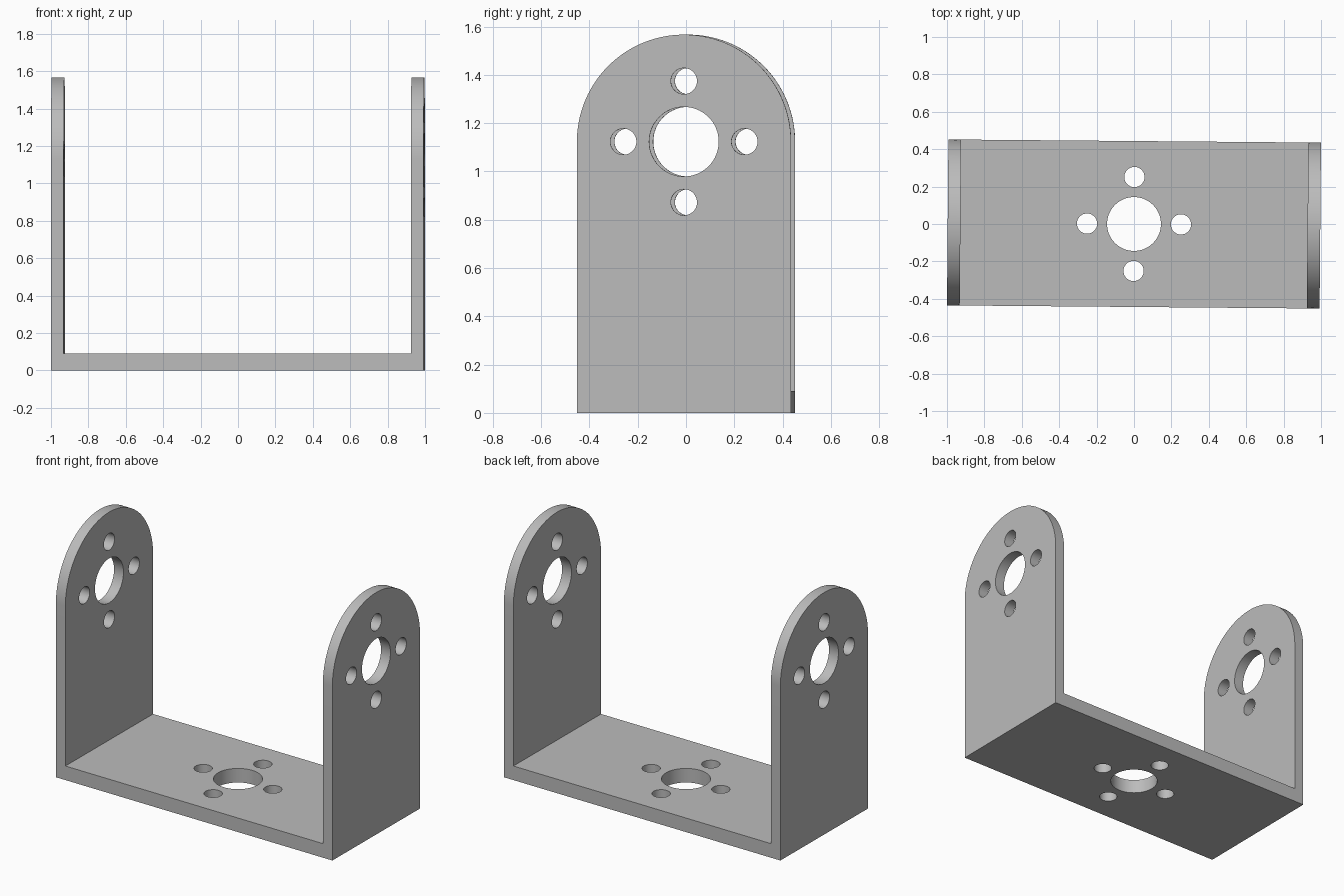
import bpy, bmesh, math
from mathutils import Matrix, Vector

HALF_X, HALF_Y = 0.996, 0.4435      # half length and half depth
WALL, FLOOR = 0.068, 0.091          # plate thicknesses
AXIS_Z = 1.1235                     # height of the side hole pattern
TOP = AXIS_Z + HALF_Y
BIG_R, SMALL_R, PITCH = 0.144, 0.054, 0.251
TWIST = -0.0085                     # slight turn about the vertical

if "Cube" in bpy.data.objects:
    bpy.data.objects.remove(bpy.data.objects["Cube"], do_unlink=True)

grey = bpy.data.materials.new("light grey")
grey.use_nodes = True
colour = (0.5, 0.5, 0.5, 1)
grey.diffuse_color = colour
grey.node_tree.nodes["Principled BSDF"].inputs["Base Color"].default_value = colour


def prism(name, outline, sweep):
    """Extrude a closed outline along the sweep vector."""
    bm = bmesh.new()
    face = bm.faces.new([bm.verts.new(p) for p in outline])
    extruded = bmesh.ops.extrude_face_region(bm, geom=[face])["geom"]
    moved = [g for g in extruded if isinstance(g, bmesh.types.BMVert)]
    bmesh.ops.translate(bm, verts=moved, vec=Vector(sweep))
    bmesh.ops.recalc_face_normals(bm, faces=bm.faces)
    return make_object(name, bm)


def make_object(name, bm):
    mesh = bpy.data.meshes.new(name)
    bm.to_mesh(mesh)
    bm.free()
    mesh.materials.append(grey)
    obj = bpy.data.objects.new(name, mesh)
    bpy.context.collection.objects.link(obj)
    return obj


def drill_set(name, length, placement):
    """One large cylinder ringed by four small ones, along local z."""
    bm = bmesh.new()
    spots = [(0, 0, BIG_R)]
    spots += [(PITCH * x, PITCH * y, SMALL_R)
              for x, y in ((1, 0), (0, 1), (-1, 0), (0, -1))]
    for x, y, radius in spots:
        bmesh.ops.create_cone(bm, cap_ends=True, segments=64, radius1=radius,
                              radius2=radius, depth=length,
                              matrix=placement @ Matrix.Translation((x, y, 0)))
    return make_object(name, bm)


# U-shaped channel swept from front to back
inner = HALF_X - WALL
channel = [(-HALF_X, 0), (HALF_X, 0), (HALF_X, TOP + 0.1), (inner, TOP + 0.1),
           (inner, FLOOR), (-inner, FLOOR), (-inner, TOP + 0.1), (-HALF_X, TOP + 0.1)]
bracket = prism("u_bracket", [(x, -HALF_Y, z) for x, z in channel], (0, 2 * HALF_Y, 0))

# Round-topped envelope that shapes both side plates
STEPS = 96
arch = [(-2, 2 * HALF_Y, -1), (-2, 2 * HALF_Y, AXIS_Z - HALF_Y)]
arch = [(-2, -HALF_Y, -1), (-2, HALF_Y, -1)]
arch += [(-2, HALF_Y * math.cos(a), AXIS_Z + HALF_Y * math.sin(a))
         for a in (math.pi * i / STEPS for i in range(STEPS + 1))]
envelope = prism("arch_envelope", arch, (4, 0, 0))

# Hole patterns through both side plates and through the floor
side_drill = drill_set("side_drills", 3, Matrix.Translation((0, 0, AXIS_Z))
                       @ Matrix.Rotation(math.pi / 2, 4, 'Y'))
floor_drill = drill_set("floor_drills", 0.6, Matrix.Identity(4))

helpers = ((envelope, 'INTERSECT'), (side_drill, 'DIFFERENCE'), (floor_drill, 'DIFFERENCE'))
bpy.ops.object.select_all(action='DESELECT')
bracket.select_set(True)
bpy.context.view_layer.objects.active = bracket
for helper, operation in helpers:
    helper.hide_render = True
    mod = bracket.modifiers.new(helper.name, 'BOOLEAN')
    mod.object, mod.operation, mod.solver = helper, operation, 'EXACT'
    bpy.ops.object.modifier_apply(modifier=mod.name)
    bpy.data.objects.remove(helper, do_unlink=True)

bpy.ops.object.shade_smooth_by_angle(angle=math.radians(30))
bracket.rotation_euler.z = TWIST
